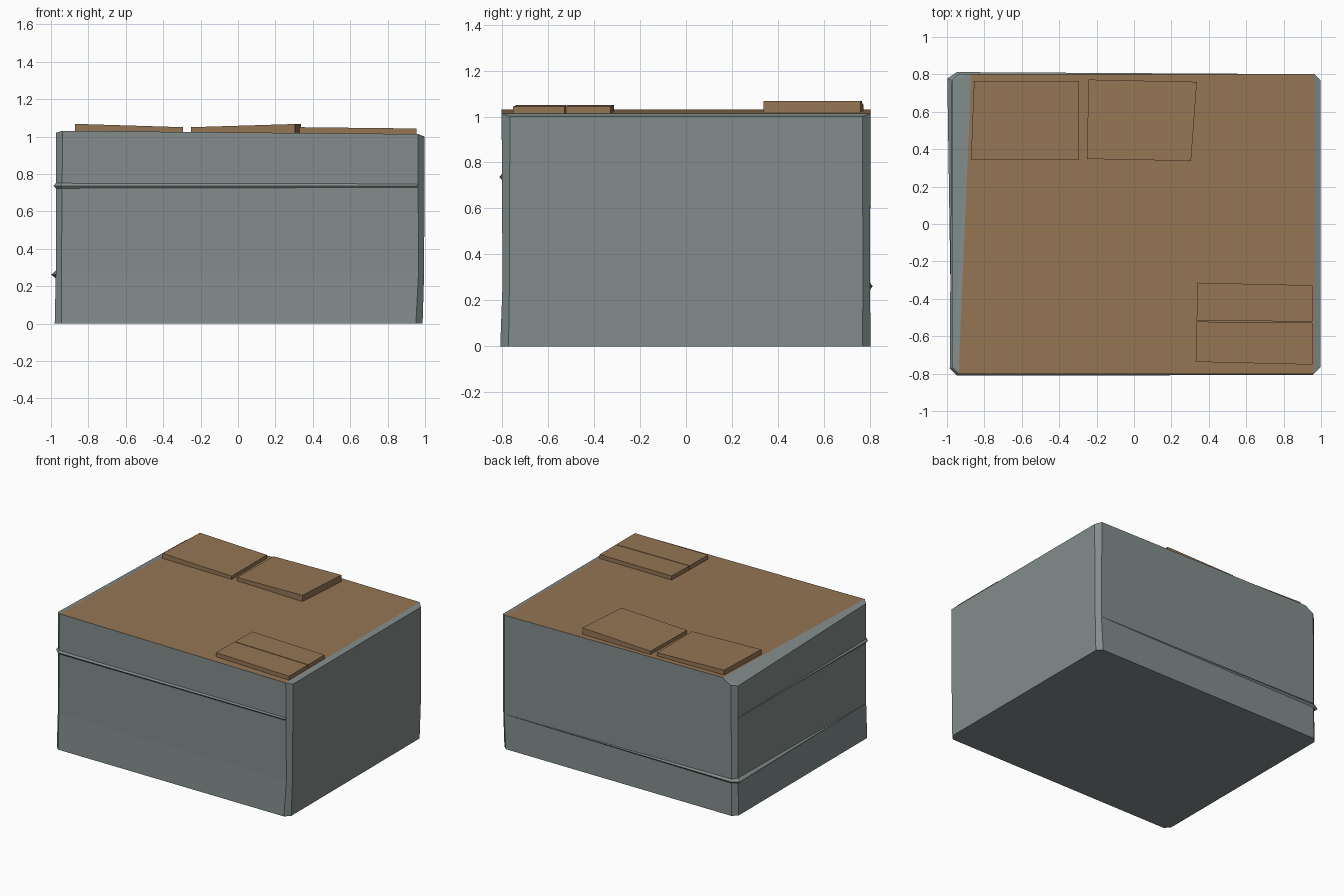
import bpy
import bmesh
from mathutils import Vector

old = bpy.data.objects.get("Cube")
if old:
    bpy.data.objects.remove(old, do_unlink=True)


def material(name, rgb):
    m = bpy.data.materials.new(name)
    m.use_nodes = True
    m.diffuse_color = (*rgb, 1)
    m.node_tree.nodes["Principled BSDF"].inputs["Base Color"].default_value = (*rgb, 1)
    return m


grey = material("grey_wall", (0.225, 0.27, 0.265))
brown = material("brown_roof", (0.30, 0.18, 0.09))


def finish(name, bm, mats):
    bmesh.ops.recalc_face_normals(bm, faces=bm.faces)
    mesh = bpy.data.meshes.new(name)
    bm.to_mesh(mesh)
    bm.free()
    for m in mats:
        mesh.materials.append(m)
    ob = bpy.data.objects.new(name, mesh)
    bpy.context.collection.objects.link(ob)
    return ob


def octagon(x0, x1, y0, y1, c):
    """Rectangle with chamfered corners, counter-clockwise from the -x side."""
    return [(x0, y0 + c), (x0 + c, y0), (x1 - c, y0), (x1, y0 + c),
            (x1, y1 - c), (x1 - c, y1), (x0 + c, y1), (x0, y1 - c)]


# Main block: stacked chamfered outlines with a slightly sloping roof
def roof_z(x):
    return 1.022 - 0.009 * x


bm = bmesh.new()
rings = []
for z, outline in ((0, (-0.98, 0.987, -0.808, 0.803, 0.036)),
                   (0.27, (-0.974, 0.995, -0.798, 0.8, 0.03)),
                   (1.0, (-0.974, 0.998, -0.802, 0.803, 0.036))):
    rings.append([bm.verts.new((x, y, z)) for x, y in octagon(*outline)])
top = rings[-1]
for v in (top[1], top[2], top[5]):
    v.co.z = roof_z(v.co.x)
top[0].co.z = 1.02
top[6].co.z = 0.99
top[7].co.z = 0.98
peak = bm.verts.new((-0.87, top[5].co.y, roof_z(-0.87)))
for low, high in zip(rings, rings[1:]):
    for i in range(8):
        j = (i + 1) % 8
        loop = [low[i], low[j], high[j], high[i]]
        if high is top and i == 5:
            loop.insert(3, peak)
        bm.faces.new(loop)
bm.faces.new(rings[0][::-1])
bm.faces.new(top[2:6])
bm.faces.new((top[0], top[1], peak))
bm.faces.new((top[0], peak, top[7]))
bm.faces.new((top[7], peak, top[6]))
bm.faces.new((top[1], top[2], top[5], peak)).material_index = 1
finish("main_block", bm, [grey, brown])


# Tapering ridges wrapped around two corners of the walls
def ridge(name, z, path):
    bm = bmesh.new()
    rows = []
    for x, y, nx, ny, h, half in path:
        base = Vector((x, y, z))
        out = Vector((nx, ny, 0)).normalized()
        rows.append([bm.verts.new(base - out * 0.005 + Vector((0, 0, -half))),
                     bm.verts.new(base + out * h),
                     bm.verts.new(base - out * 0.005 + Vector((0, 0, half)))])
    for a, b in zip(rows, rows[1:]):
        for i in range(3):
            j = (i + 1) % 3
            bm.faces.new((a[i], a[j], b[j], b[i]))
    bm.faces.new(rows[0])
    bm.faces.new(rows[-1])
    finish(name, bm, [grey])


ridge("upper_ridge", 0.737, [(-0.974, 0.76, -1, 0, 0.001, 0.004),
                             (-0.974, -0.768, -1, -0.4, 0.012, 0.02),
                             (-0.942, -0.8, -0.4, -1, 0.012, 0.02),
                             (0.958, -0.8, 0, -1, 0.007, 0.018)])
ridge("lower_ridge", 0.262, [(-0.974, -0.76, -1, 0, 0.001, 0.004),
                             (-0.974, 0.768, -1, 0.4, 0.026, 0.025),
                             (-0.942, 0.8, -0.4, 1, 0.013, 0.022),
                             (0.95, 0.8, 0, 1, 0.001, 0.003)])


# Roof plates: four corners each, with the top tilting along x
def plate(name, corners, z_left, z_right):
    bm = bmesh.new()
    xs = [c[0] for c in corners]
    lo, hi = min(xs), max(xs)
    bottom = [bm.verts.new((x, y, roof_z(x) - 0.004)) for x, y in corners]
    upper = [bm.verts.new((x, y, z_left + (z_right - z_left) * (x - lo) / (hi - lo)))
             for x, y in corners]
    bm.faces.new(bottom[::-1])
    bm.faces.new(upper)
    for i in range(4):
        j = (i + 1) % 4
        bm.faces.new((bottom[i], bottom[j], upper[j], upper[i]))
    finish(name, bm, [brown])


plate("back_right_plate",
      [(-0.872, 0.343), (-0.293, 0.343), (-0.293, 0.765), (-0.855, 0.765)], 1.068, 1.05)
plate("back_left_plate",
      [(-0.252, 0.348), (0.305, 0.337), (0.336, 0.76), (-0.243, 0.772)], 1.05, 1.068)
plate("front_plate_outer",
      [(0.33, -0.737), (0.955, -0.752), (0.955, -0.528), (0.335, -0.522)], 1.05, 1.043)
plate("front_plate_inner",
      [(0.335, -0.516), (0.955, -0.522), (0.955, -0.328), (0.34, -0.314)], 1.05, 1.043)
